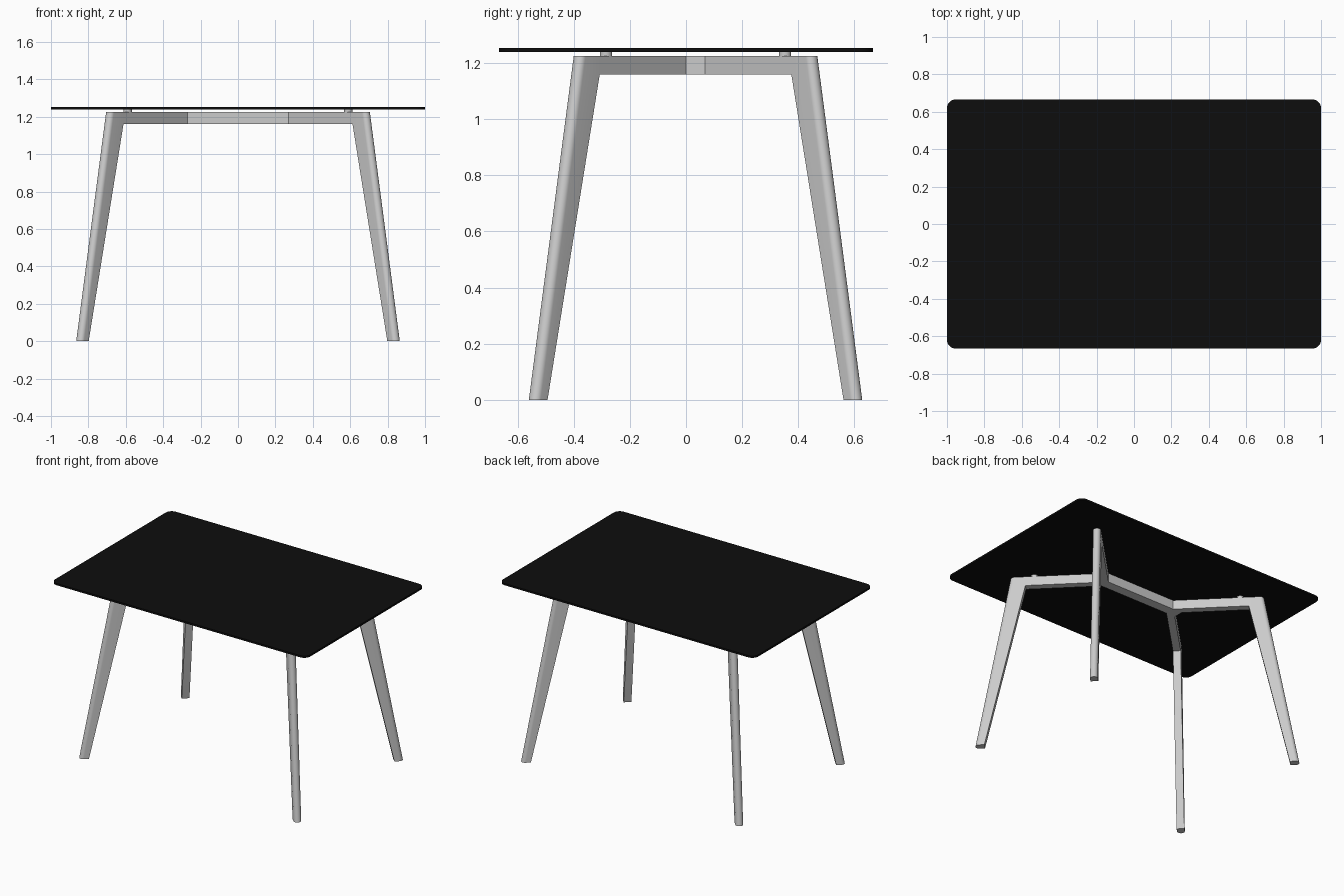
import bpy, bmesh, math

if "Cube" in bpy.data.objects:
    bpy.data.objects.remove(bpy.data.objects["Cube"])

CY = 0.034          # frame centre in y
K = 0.271           # leg planes: |y - CY| = |x| - K
W = 0.05            # leg / arm thickness
Z0, Z1 = 1.16, 1.225
QUADS = [(1, 1), (-1, 1), (-1, -1), (1, -1)]


def finish(name, bm, smooth=False):
    bmesh.ops.recalc_face_normals(bm, faces=bm.faces)
    me = bpy.data.meshes.new(name)
    bm.to_mesh(me)
    bm.free()
    ob = bpy.data.objects.new(name, me)
    bpy.context.collection.objects.link(ob)
    if smooth:
        bpy.ops.object.select_all(action='DESELECT')
        ob.select_set(True)
        bpy.context.view_layer.objects.active = ob
        bpy.ops.object.shade_smooth_by_angle(angle=math.radians(30))
    return ob


def loft(name, loops, smooth=False):
    """Closed solid through matching rings of 3D points."""
    bm = bmesh.new()
    rings = [[bm.verts.new(p) for p in loop] for loop in loops]
    n = len(rings[0])
    bm.faces.new(rings[0])
    bm.faces.new(rings[-1])
    for a, b in zip(rings, rings[1:]):
        for i in range(n):
            j = (i + 1) % n
            bm.faces.new((a[i], a[j], b[j], b[i]))
    return finish(name, bm, smooth)


def prism(name, pts, z0, z1, smooth=False):
    return loft(name, [[(x, y, z) for x, y in pts] for z in (z0, z1)], smooth)


# tabletop: thin rounded rectangle
R = 0.047
outline = []
for k, (sx, sy) in enumerate(QUADS):
    for i in range(9):
        a = (k + i / 8) * math.pi / 2
        outline.append((sx * (1 - R) + R * math.cos(a),
                        sy * (0.666 - R) + R * math.sin(a)))
top = prism("tabletop", outline, 1.24, 1.253, True)
mat = bpy.data.materials.new("black")
mat.diffuse_color = (0.004, 0.004, 0.004, 1)
mat.use_nodes = True
mat.node_tree.nodes["Principled BSDF"].inputs["Base Color"].default_value = mat.diffuse_color
top.data.materials.append(mat)

# under-frame: centre bar with four diagonal arms
d = W / 2 / math.sqrt(2)
ex, ev = 0.63, 0.63 - K
quarter = [(0.34, 0.034), (ex + d, ev - d), (ex - d, ev + d), (0.27, 0.034)]
plan = []
for sx, sy in QUADS:
    q = quarter if sx * sy > 0 else quarter[::-1]
    plan += [(sx * x, CY + sy * v) for x, v in q]
prism("under_frame", plan, Z0, Z1)


# legs: tapered, flat inside and rounded outside
def leg_ring(sx, sy, z, inner, outer):
    pts = [(inner - d, inner - K + d), (inner + d, inner - K - d)]
    for i in range(17):
        a = -math.pi / 4 + math.pi * i / 16
        pts.append((outer + W / 2 * math.cos(a), outer - K + W / 2 * math.sin(a)))
    return [(sx * x, CY + sy * v, z) for x, v in pts]


for sx, sy in QUADS:
    tag = ("back" if sy > 0 else "front") + ("_right" if sx > 0 else "_left")
    loft(tag + "_leg", [leg_ring(sx, sy, 0, 0.816, 0.84),
                        leg_ring(sx, sy, Z0, 0.63, 0.6885),
                        leg_ring(sx, sy, Z1, 0.63, 0.68)], True)
    # round spacer between arm and tabletop
    px, pv = 0.59, 0.59 - K
    circle = [(sx * px + 0.022 * math.cos(t * math.tau / 24),
               CY + sy * pv + 0.022 * math.sin(t * math.tau / 24)) for t in range(24)]
    prism(tag + "_spacer", circle, Z1, 1.24, True)
